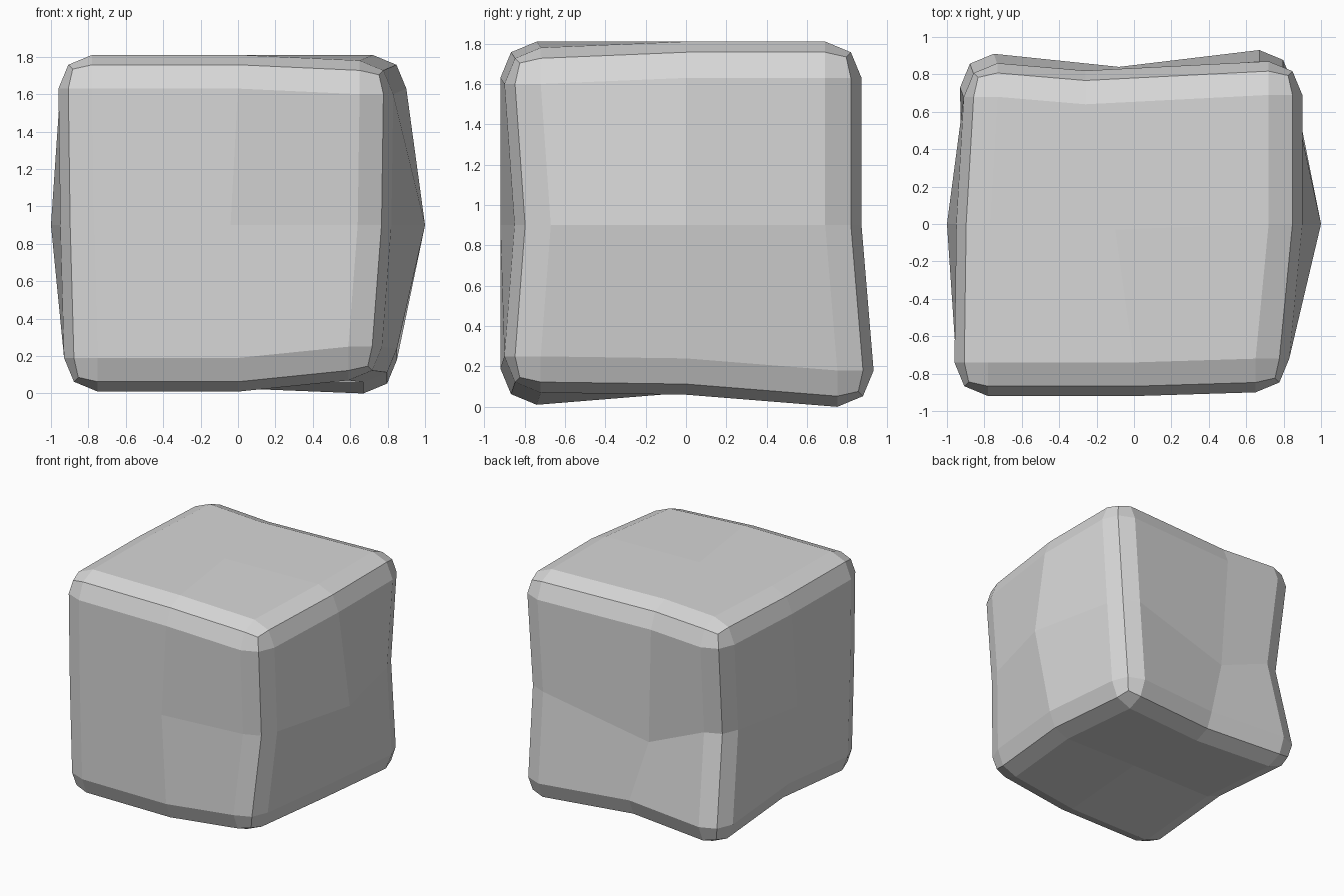
import bpy
import bmesh
from mathutils import Vector

# Remove the default cube only
default_cube = bpy.data.objects.get("Cube")
if default_cube:
    bpy.data.objects.remove(default_cube, do_unlink=True)

# One plain stone colour
stone_grey = bpy.data.materials.new("stone_grey")
stone_grey.use_nodes = True
colour = (0.68, 0.68, 0.68, 1.0)
stone_grey.diffuse_color = colour
stone_grey.node_tree.nodes["Principled BSDF"].inputs["Base Color"].default_value = colour

# Uneven cage: each ring starts at the front right corner and runs
# round by the back to the front middle, as (x, y, z)
ring_order = [(1, -1), (1, 0), (1, 1), (0, 1), (-1, 1), (-1, 0), (-1, -1), (0, -1)]
rings = {
    -1: [(.77, -.9, .07), (.85, 0, .06), (.85, .93, 0), (-.08, .84, .03),
         (-.93, .91, .02), (-.92, 0, .07), (-.93, -.92, .01), (0, -.92, .01)],
    0: [(.82, -.85, .9), (1, 0, .9), (.85, .87, .9), (-.22, .79, .7),
        (-.88, .77, .9), (-1, 0, .9), (-.95, -.92, .9), (-.04, -.92, .9)],
    1: [(.83, -.9, 1.78), (.9, 0, 1.81), (.9, .87, 1.81), (-.26, .82, 1.81),
        (-.91, .86, 1.81), (-.95, 0, 1.81), (-.96, -.92, 1.81), (0, -.92, 1.81)],
}
cage = {(0, 0, 1): (-.1, -.03, 1.81), (0, 0, -1): (0, 0, .07)}
for level, ring in rings.items():
    for (side, depth), point in zip(ring_order, ring):
        cage[(side, depth, level)] = point

# Even cube with every side split in four
half = 0.92
bm = bmesh.new()
bmesh.ops.create_cube(bm, size=2 * half)
bmesh.ops.subdivide_edges(bm, edges=bm.edges[:], cuts=1, use_grid_fill=True)
box_edges = []
for edge in bm.edges:
    middle = (edge.verts[0].co + edge.verts[1].co) / 2
    if sum(abs(value) > 0.9 for value in middle) == 2:
        box_edges.append(edge)

# Round the twelve box edges with two flat bands
bmesh.ops.bevel(bm, geom=box_edges, offset=0.18, offset_type='OFFSET',
                segments=2, profile=0.5, affect='EDGES')

# Shift each rounded corner, edge middle and side middle onto the cage
for vert in bm.verts:
    key = tuple(round(value / half) for value in vert.co)
    vert.co += Vector(cage[key]) - half * Vector(key)
bmesh.ops.recalc_face_normals(bm, faces=bm.faces[:])
for face in bm.faces:
    face.smooth = False

mesh = bpy.data.meshes.new("rounded_stone_block")
bm.to_mesh(mesh)
bm.free()
mesh.materials.append(stone_grey)
block = bpy.data.objects.new("rounded_stone_block", mesh)
bpy.context.scene.collection.objects.link(block)
